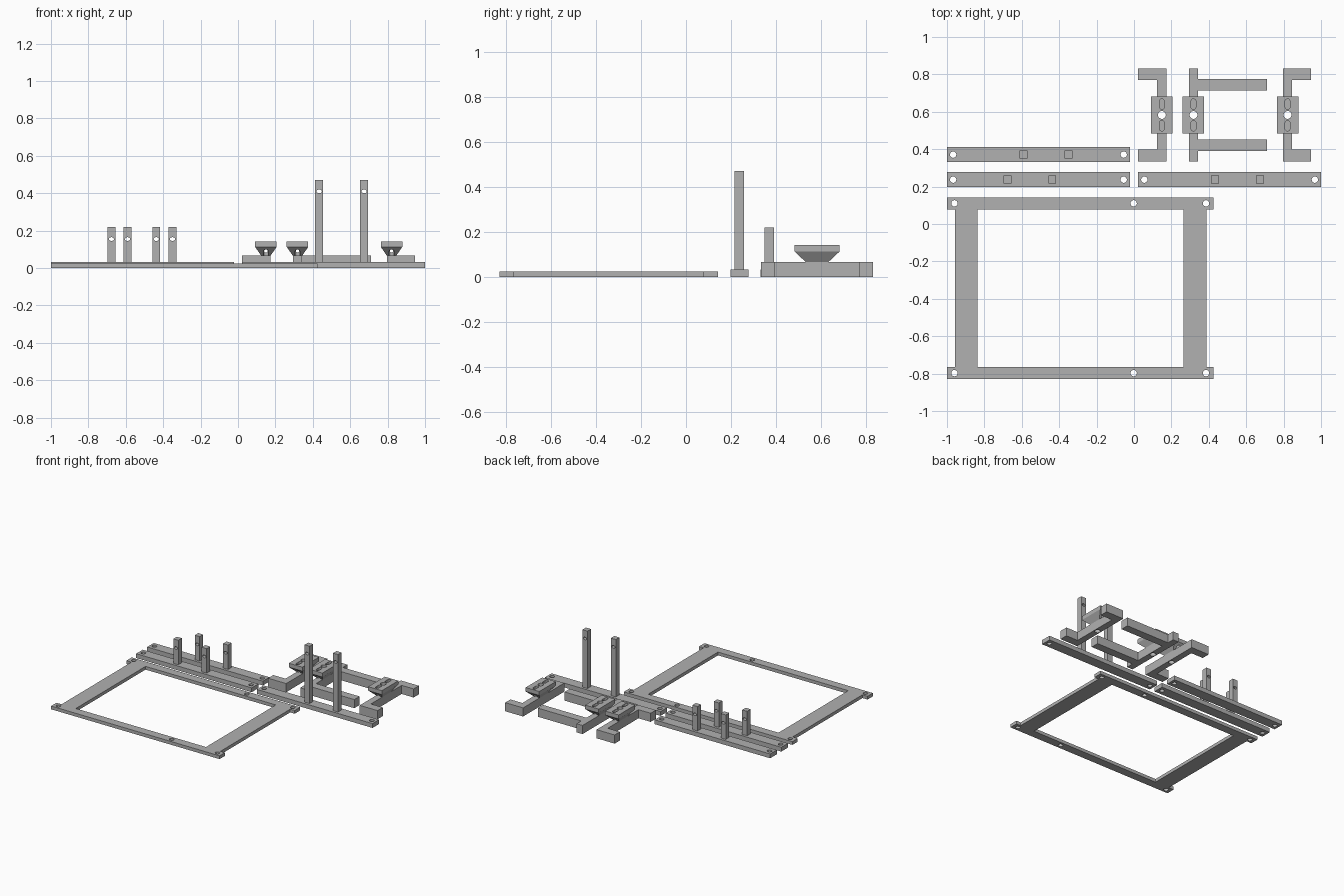
import bpy
import bmesh
import math

if "Cube" in bpy.data.objects:
    bpy.data.objects.remove(bpy.data.objects["Cube"], do_unlink=True)

grey = bpy.data.materials.new("plain_grey")
grey.use_nodes = True
COLOUR = (0.44, 0.44, 0.44, 1)
grey.diffuse_color = COLOUR
grey.node_tree.nodes["Principled BSDF"].inputs["Base Color"].default_value = COLOUR


def loft(name, rings, axis="Z"):
    """Closed solid through (outline, level) rings, stacked along Z or Y."""
    bm = bmesh.new()
    loops = []
    for outline, level in rings:
        loops.append([bm.verts.new((a, b, level) if axis == "Z" else (a, level, b))
                      for a, b in outline])
    n = len(loops[0])
    for low, high in zip(loops, loops[1:]):
        for i in range(n):
            j = (i + 1) % n
            bm.faces.new((low[i], low[j], high[j], high[i]))
    bm.faces.new(loops[0][::-1])
    bm.faces.new(loops[-1])
    bmesh.ops.recalc_face_normals(bm, faces=bm.faces)
    mesh = bpy.data.meshes.new(name)
    bm.to_mesh(mesh)
    bm.free()
    mesh.materials.append(grey)
    obj = bpy.data.objects.new(name, mesh)
    bpy.context.collection.objects.link(obj)
    return obj


def rect(x0, x1, y0, y1):
    return [(x0, y0), (x1, y0), (x1, y1), (x0, y1)]


def centred(x, y, w, d):
    return rect(x - w / 2, x + w / 2, y - d / 2, y + d / 2)


def oval(x, y, rx, ry, stretch=0, n=24):
    """Ellipse, or a round-ended slot when stretched in y."""
    pts = []
    for i in range(n):
        a = 2 * math.pi * (i + 0.5) / n
        pts.append((x + rx * math.cos(a),
                    y + ry * math.sin(a) + math.copysign(stretch, math.sin(a))))
    return pts


def prism(name, outline, low, high, axis="Z"):
    return loft(name, [(outline, low), (outline, high)], axis)


def drill(obj, outline, low, high, axis="Z"):
    cutter = prism("cutter", outline, low, high, axis)
    cutter.hide_render = True
    mod = obj.modifiers.new("hole", "BOOLEAN")
    mod.operation = "DIFFERENCE"
    mod.solver = "EXACT"
    mod.object = cutter
    bpy.context.view_layer.update()
    graph = bpy.context.evaluated_depsgraph_get()
    mesh = bpy.data.meshes.new_from_object(obj.evaluated_get(graph))
    obj.modifiers.clear()
    obj.data = mesh
    bpy.data.objects.remove(cutter, do_unlink=True)


# Flat rectangular frame with drilled rails
FRAME_T = 0.025
HOLE = 0.017
for name, y0, y1 in (("front_rail", -0.83, -0.765), ("back_rail", 0.078, 0.143)):
    rail = prism("frame_" + name, rect(-1, 0.425, y0, y1), 0, FRAME_T)
    for x in (-0.96, -0.002, 0.385):
        drill(rail, oval(x, (y0 + y1) / 2, HOLE, HOLE), -0.1, 0.1)
for name, x0, x1 in (("right_side", -0.957, -0.837), ("left_side", 0.265, 0.387)):
    prism("frame_" + name, rect(x0, x1, -0.765, 0.078), 0, FRAME_T)

# Drilled bars, each carrying two upright posts with an eye near the top
BAR_T = 0.033
bars = (("middle_bar", -1, 0.237, (-0.677, -0.437), 0.22, 0.155),
        ("rear_bar", -1, 0.371, (-0.59, -0.35), 0.22, 0.155),
        ("left_bar", 0.022, 0.237, (0.434, 0.674), 0.472, 0.41))
for name, x0, y, posts, top, eye in bars:
    x1 = x0 + 0.978
    bar = prism(name, rect(x0, x1, y - 0.04, y + 0.04), 0, BAR_T)
    for x in (x0 + 0.033, x1 - 0.033):
        drill(bar, oval(x, y, HOLE, HOLE), -0.1, 0.1)
    for x in posts:
        post = prism(name + "_post", centred(x, y, 0.042, 0.042), BAR_T, top)
        drill(post, oval(x, eye, 0.014, 0.01), y - 0.1, y + 0.1, "Y")

# Brackets: a spine with two arms, topped by a flared clamp head
BRACKET_T = 0.066
MID = 0.583
HALF = 0.249


def bracket(name, x, direction, reach, arm_out, arm_in):
    s = 0.025 * direction
    tip = x + reach * direction
    front, back = x + s, x - s
    side = [(back, HALF), (front, HALF), (front, arm_out), (tip, arm_out),
            (tip, arm_in), (front, arm_in)]
    if arm_out == HALF:
        side = [(back, HALF), (tip, HALF), (tip, arm_in), (front, arm_in)]
    outline = [(px, MID + d) for px, d in side]
    outline += [(px, MID - d) for px, d in reversed(side)]
    body = prism(name, outline, 0, BRACKET_T)
    head = loft(name + "_clamp_head", [
        (centred(x, MID, 0.05, 0.1), BRACKET_T),
        (centred(x, MID, 0.115, 0.2), 0.113),
        (centred(x, MID, 0.115, 0.2), 0.143)])
    # Slots either side of the bolt hole, and a small cross bore
    for d in (-0.058, 0.058):
        drill(head, oval(x, MID + d, 0.013, 0.013, 0.015), BRACKET_T, 0.2)
    drill(head, oval(x, 0.091, 0.009, 0.009), MID - 0.2, MID + 0.2, "Y")
    for part in (body, head):
        drill(part, oval(x, MID, 0.021, 0.021), -0.1, 0.3)


bracket("right_bracket", 0.149, -1, 0.128, HALF, 0.186)
bracket("middle_bracket", 0.318, 1, 0.393, 0.193, 0.13)
bracket("left_bracket", 0.821, 1, 0.126, HALF, 0.186)
